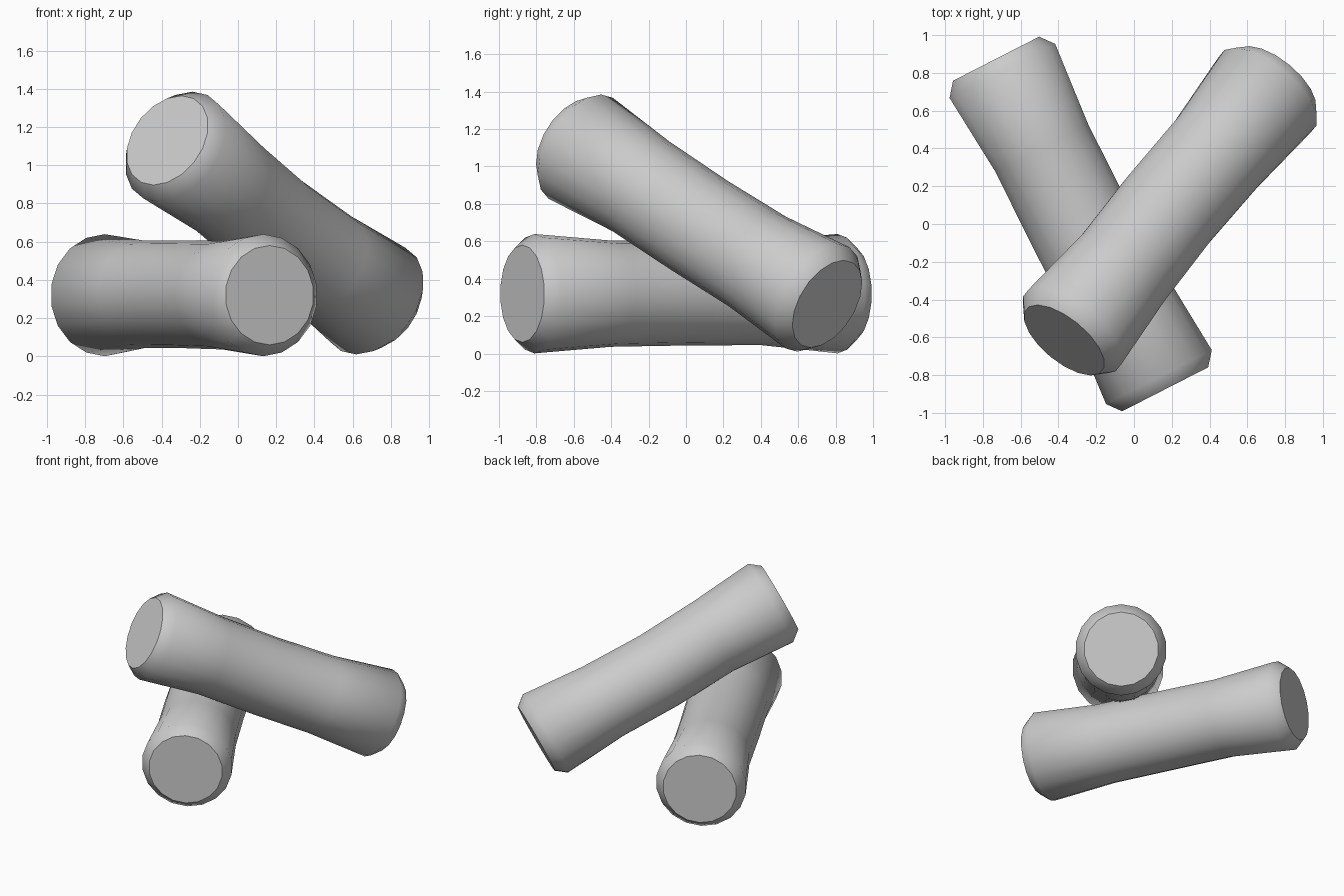
import bpy, bmesh, math
from mathutils import Vector

if "Cube" in bpy.data.objects:
    bpy.data.objects.remove(bpy.data.objects["Cube"])

SIDES = 18


def make_log(name, start, end, rings, cap_radius=0.26):
    """Skin a log through rings of (distance from middle, radius, up offset, side offset)."""
    start, end = Vector(start), Vector(end)
    axis = (end - start).normalized()
    mid = (start + end) / 2
    half = (end - start).length / 2
    side = axis.cross(Vector((0, 0, 1))).normalized()
    up = side.cross(axis).normalized()
    stations = [(-half, cap_radius, 0, 0)] + rings + [(half, cap_radius, 0, 0)]

    bm = bmesh.new()
    loops = []
    for t, r, du, ds in stations:
        c = mid + axis * t + up * du + side * ds
        loops.append([bm.verts.new(c + r * (up * math.cos(a) + side * math.sin(a)))
                      for a in (2 * math.pi * i / SIDES for i in range(SIDES))])
    for a, b in zip(loops, loops[1:]):
        for i in range(SIDES):
            j = (i + 1) % SIDES
            bm.faces.new((a[i], a[j], b[j], b[i]))
    # flat sawn ends
    bm.faces.new(loops[0])
    bm.faces.new(loops[-1])
    bmesh.ops.recalc_face_normals(bm, faces=bm.faces[:])

    mesh = bpy.data.meshes.new(name)
    bm.to_mesh(mesh)
    bm.free()
    obj = bpy.data.objects.new(name, mesh)
    bpy.context.collection.objects.link(obj)
    bpy.ops.object.select_all(action='DESELECT')
    obj.select_set(True)
    bpy.context.view_layer.objects.active = obj
    bpy.ops.object.shade_smooth_by_angle(angle=math.radians(47))
    return obj


# log lying flat on the ground
make_log("lower_log", (0.165, -0.875, 0.32), (-0.73, 0.875, 0.32), [
    (-0.91, 0.319, 0.0, 0.0),
    (-0.45, 0.284, 0.0, 0.0),
    (0.0, 0.282, 0.005, -0.004),
    (0.45, 0.280, 0.005, 0.0),
    (0.91, 0.319, 0.0, 0.0)])

# log leaning across it
make_log("upper_log", (-0.37, -0.615, 1.13), (0.75, 0.755, 0.265), [
    (-0.91, 0.32, 0.0, 0.0),
    (-0.45, 0.284, 0.0, 0.0),
    (0.0, 0.282, -0.014, -0.01),
    (0.45, 0.284, -0.008, 0.0),
    (0.91, 0.32, 0.0, 0.0)])
